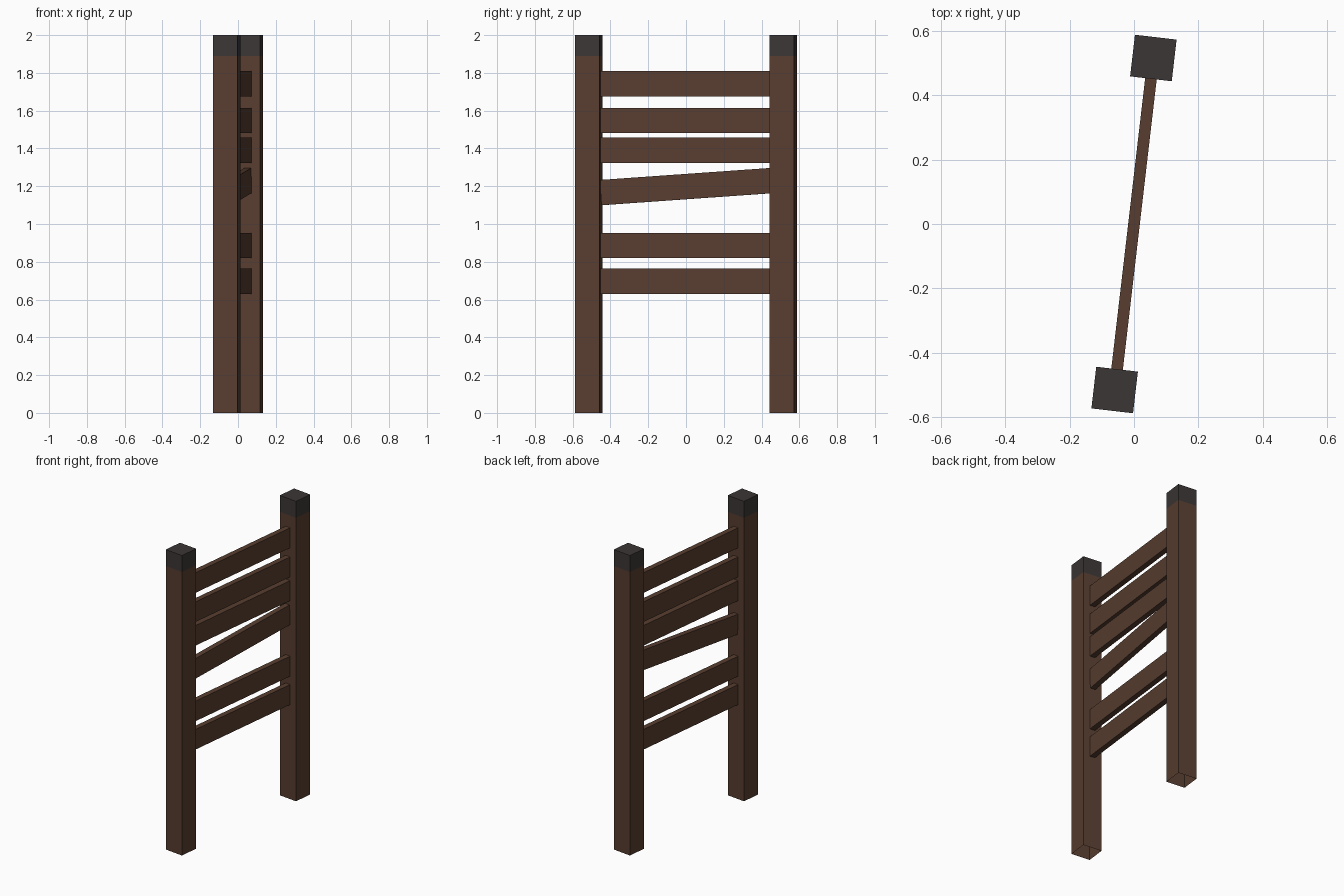
import bpy, bmesh, math
from mathutils import Matrix

if "Cube" in bpy.data.objects:
    bpy.data.objects.remove(bpy.data.objects["Cube"])

POST, HEIGHT, CAP_Z = 0.13, 2.0, 1.89     # post width, height, start of dark cap
REACH = 0.5185                            # post distance from centre
TURN = Matrix.Rotation(math.radians(-6.65), 4, 'Z')


def material(name, rgb):
    m = bpy.data.materials.new(name)
    m.diffuse_color = (*rgb, 1)
    m.use_nodes = True
    m.node_tree.nodes["Principled BSDF"].inputs["Base Color"].default_value = m.diffuse_color
    return m


wood = material("dark_brown_wood", (0.098, 0.048, 0.030))
iron = material("charcoal_cap", (0.046, 0.037, 0.037))


def finish(name, bm, mats):
    me = bpy.data.meshes.new(name)
    bm.to_mesh(me)
    bm.free()
    for m in mats:
        me.materials.append(m)
    ob = bpy.data.objects.new(name, me)
    bpy.context.collection.objects.link(ob)
    return ob


# Posts: open at the bottom, with a dark capped top
def post(name, y):
    bm = bmesh.new()
    bmesh.ops.create_cube(bm, size=1, matrix=TURN
                          @ Matrix.Translation((0, y, HEIGHT / 2))
                          @ Matrix.Diagonal((POST, POST, HEIGHT, 1)))
    bmesh.ops.delete(bm, geom=[f for f in bm.faces if f.normal.z < -0.9],
                     context='FACES_ONLY')
    bmesh.ops.bisect_plane(bm, geom=bm.verts[:] + bm.edges[:] + bm.faces[:],
                           plane_co=(0, 0, CAP_Z), plane_no=(0, 0, 1))
    for f in bm.faces:
        f.material_index = int(f.calc_center_median().z > CAP_Z)
    finish(name, bm, [wood, iron])


# Slats: planks between the posts, one of them hanging crooked
def slat(name, z, tilt):
    bm = bmesh.new()
    bmesh.ops.create_cube(bm, size=1, matrix=TURN
                          @ Matrix.Translation((0, 0, z))
                          @ Matrix.Rotation(math.radians(tilt), 4, 'X')
                          @ Matrix.Diagonal((0.036, 0.908, 0.134, 1)))
    finish(name, bm, [wood])


post("front_post", -REACH)
post("back_post", REACH)
slats = [(0.697, 0), (0.886, 0), (1.198, 4), (1.39, 0), (1.548, 0), (1.742, 0)]
for i, (z, tilt) in enumerate(slats):
    slat(f"slat_{i + 1}", z, tilt)
